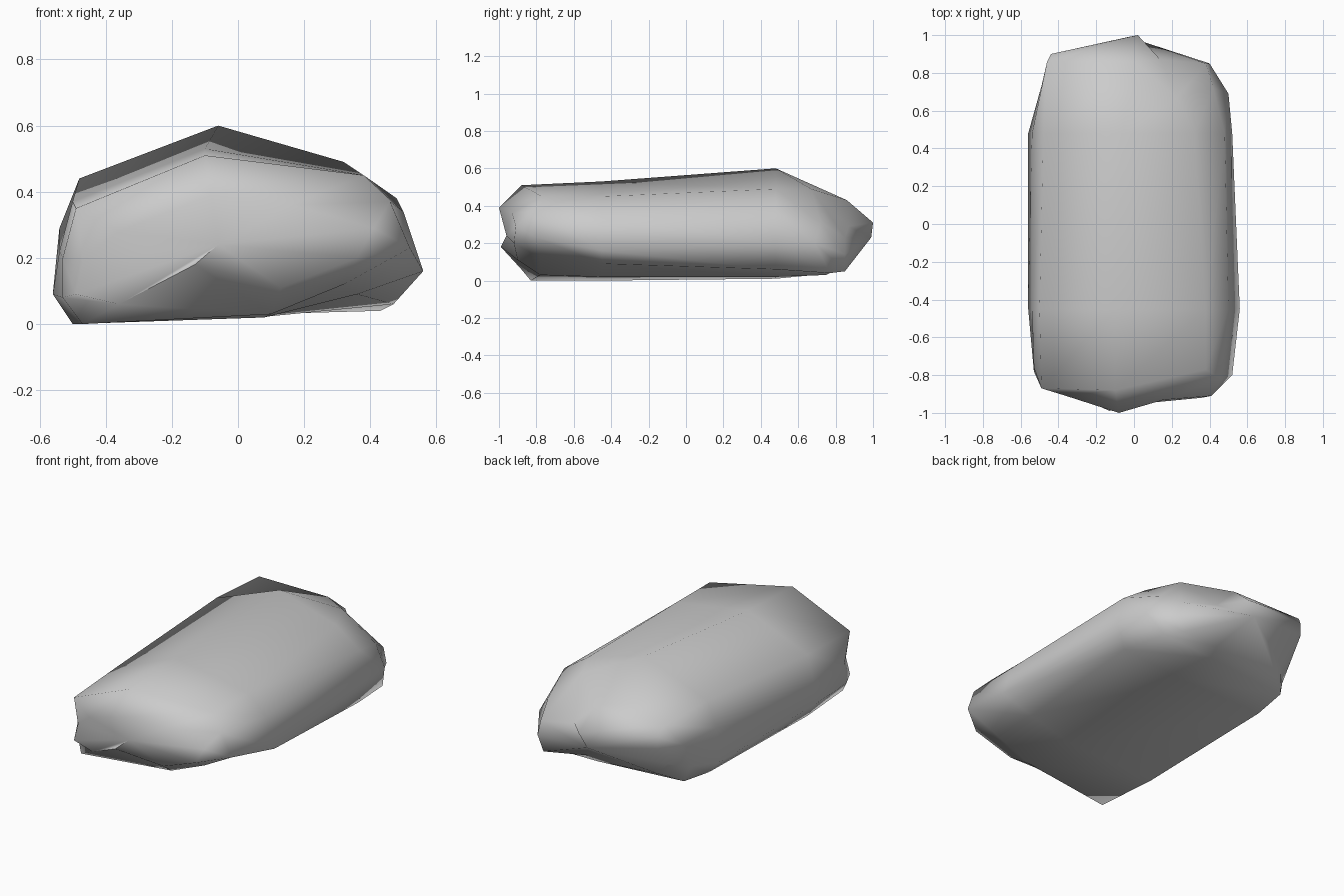
import bpy
import bmesh
import math

# Remove the default object
cube = bpy.data.objects.get("Cube")
if cube:
    bpy.data.objects.remove(cube, do_unlink=True)

UNIT = 0.01  # all measures below are in hundredths


def make_material(name, colour):
    material = bpy.data.materials.new(name)
    material.use_nodes = True
    material.diffuse_color = colour
    shader = material.node_tree.nodes["Principled BSDF"]
    shader.inputs["Base Color"].default_value = colour
    shader.inputs["Roughness"].default_value = 0.8
    return material


def section(y, outline):
    """Turn a flat (x, z) outline into a ring of points at one depth."""
    return [(x, y, z) for x, z in outline]


def add_ring(mesh, points):
    return [mesh.verts.new([value * UNIT for value in point]) for point in points]


def bridge(mesh, first, second):
    """Join two rings of equal length with a band of quads."""
    count = len(first)
    for i in range(count):
        j = (i + 1) % count
        mesh.faces.new((first[i], first[j], second[j], second[i]))


def fan(mesh, ring, point):
    """Close a ring with triangles meeting at one point."""
    centre = add_ring(mesh, [point])[0]
    count = len(ring)
    for i in range(count):
        mesh.faces.new((ring[i], ring[(i + 1) % count], centre))


# Every ring runs from the low -x corner over the crest to the underside.
# Broken front face: overhanging brow, hollow, and lower lip
front_face = [(-36, -88, 6), (-49, -87, 9), (-47, -86, 19), (-36, -91, 28),
              (-8, -100, 39), (16, -93, 36), (41, -91, 29), (36, -92, 20),
              (13, -90, 11), (-13, -99, 18)]

# Rim around the front face, undercut on the +x side
front_rim = [(-47, -83, 0), (-53, -78, 8), (-53, -76, 20), (-49, -87, 35),
             (-10, -88, 51), (38, -77, 45), (46, -82, 37), (52, -80, 23),
             (32, -78, 12), (10, -78, 3)]

# Long body sections
body_front = section(-45, [(-50, 0), (-56, 9), (-54, 22), (-50, 37), (-10, 53),
                           (38, 45), (50, 34), (56, 16), (36, 9), (8, 2)])
body_back = section(48, [(-49, 1), (-56, 9), (-54, 29), (-48, 44), (-6, 60),
                         (32, 49), (48, 38), (52, 20), (47, 6), (6, 2)])

# Rim and broken face at the back: a jutting ledge, then a valley beside
# the low block on the +x side
back_rim = [(-47, 69, 3), (-50, 67, 12), (-49, 73, 27), (-46, 86, 43),
            (0, 86, 43), (23, 67, 49), (42, 72, 31), (50, 69, 20),
            (43, 77, 4), (7, 75, 3)]
back_face = [(-36, 78, 8), (-41, 77, 15), (-44, 90, 30), (-44, 90, 37),
             (2, 100, 31), (14, 87, 29), (38, 85, 23), (40, 85, 14),
             (36, 85, 5), (8, 80, 8)]

# Skin the rings and close both ends
bm = bmesh.new()
rings = [add_ring(bm, points) for points in
         (front_face, front_rim, body_front, body_back, back_rim, back_face)]
for near, far in zip(rings, rings[1:]):
    bridge(bm, near, far)
fan(bm, rings[0], (-6, -96, 24))
fan(bm, rings[-1], (-3, 99, 23))
bmesh.ops.recalc_face_normals(bm, faces=bm.faces[:])

mesh = bpy.data.meshes.new("boulder")
bm.to_mesh(mesh)
bm.free()
boulder = bpy.data.objects.new("boulder", mesh)
bpy.context.collection.objects.link(boulder)
mesh.materials.append(make_material("stone grey", (0.6, 0.6, 0.6, 1.0)))

# Soft worn surface with only the hardest breaks kept sharp
bpy.ops.object.select_all(action="DESELECT")
boulder.select_set(True)
bpy.context.view_layer.objects.active = boulder
bpy.ops.object.shade_smooth_by_angle(angle=math.radians(80))
